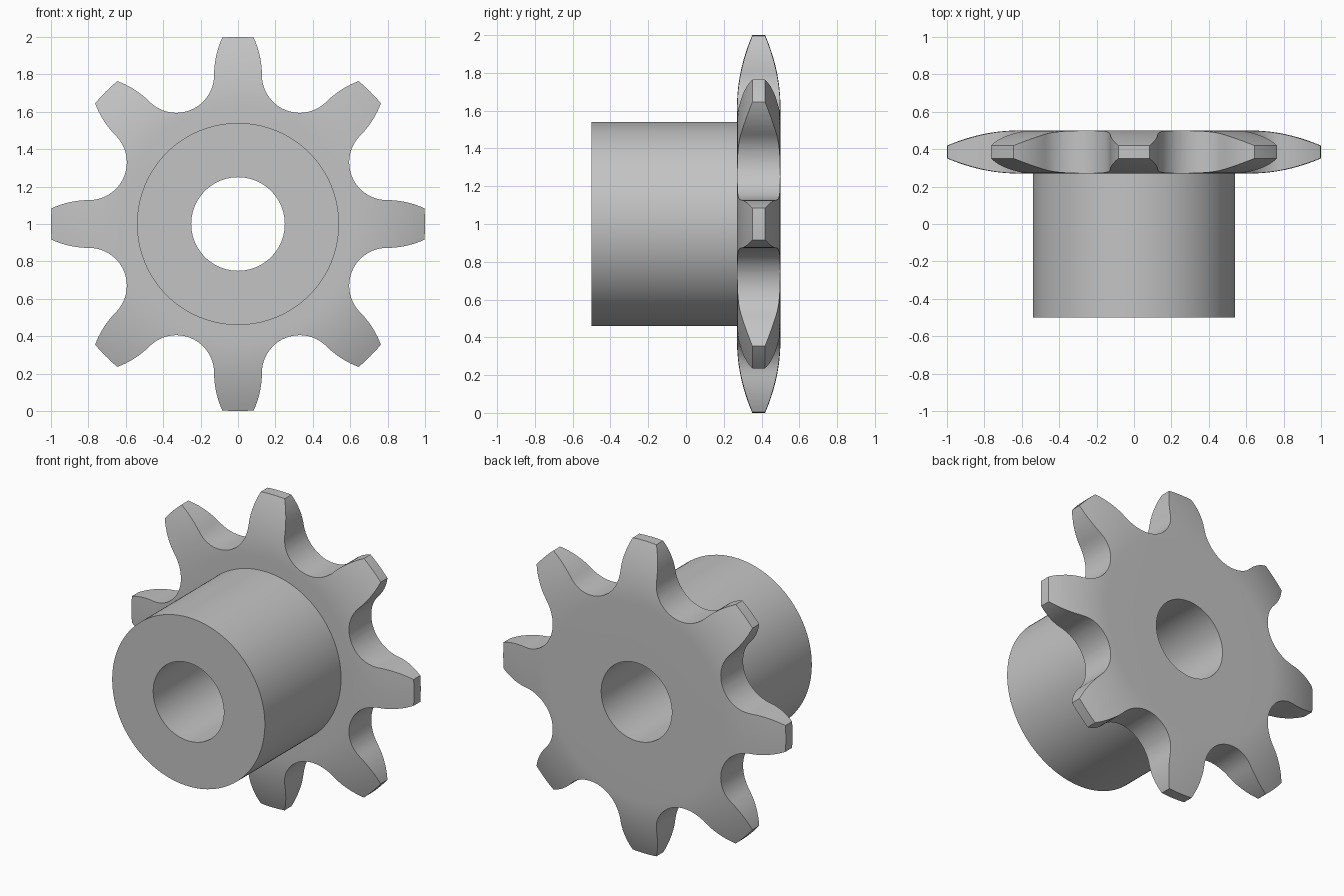
import bpy, bmesh, math
from mathutils import Matrix, Vector

if "Cube" in bpy.data.objects:
    bpy.data.objects.remove(bpy.data.objects["Cube"])

TEETH, SEGMENTS = 8, 128
BORE, HUB, TIP = 0.25, 0.54, 1.0
FRONT, PLATE_FRONT, BACK = -0.5, 0.27, 0.5

steel = bpy.data.materials.new("grey steel")
steel.use_nodes = True
colour = (0.55, 0.55, 0.55, 1)
steel.diffuse_color = colour
steel.node_tree.nodes["Principled BSDF"].inputs["Base Color"].default_value = colour


def make_object(name, bm):
    bmesh.ops.recalc_face_normals(bm, faces=bm.faces)
    mesh = bpy.data.meshes.new(name)
    bm.to_mesh(mesh)
    bm.free()
    mesh.materials.append(steel)
    obj = bpy.data.objects.new(name, mesh)
    bpy.context.collection.objects.link(obj)
    obj.location.z = 1
    return obj


def ring(name, profile):
    """Spin a closed (radius, y) profile around the y axis."""
    bm = bmesh.new()
    loops = []
    for i in range(SEGMENTS):
        a = 2 * math.pi * i / SEGMENTS
        loops.append([bm.verts.new((r * math.cos(a), y, r * math.sin(a))) for r, y in profile])
    n = len(profile)
    for i, loop in enumerate(loops):
        following = loops[(i + 1) % SEGMENTS]
        for j in range(n):
            k = (j + 1) % n
            bm.faces.new((loop[j], loop[k], following[k], following[j]))
    return make_object(name, bm)


def smooth(obj):
    bpy.ops.object.select_all(action="DESELECT")
    obj.select_set(True)
    bpy.context.view_layer.objects.active = obj
    bpy.ops.object.shade_smooth_by_angle(angle=math.radians(30))


# Hub tube
hub = ring("hub", [(BORE, FRONT), (HUB, FRONT), (HUB, PLATE_FRONT), (BORE, PLATE_FRONT)])
smooth(hub)

# Toothed plate blank, crowned towards a narrow rim
middle, half = (PLATE_FRONT + BACK) / 2, (BACK - PLATE_FRONT) / 2
crown_start, rim_half, steps = 0.62, 0.034, 12
crown = []
for i in range(steps + 1):
    t = i / steps
    crown.append((crown_start + (TIP - crown_start) * t, half - (half - rim_half) * t * t))
side = [(BORE, half)] + crown
profile = [(r, middle - h) for r, h in side] + [(r, middle + h) for r, h in reversed(side)]
plate = ring("toothed_plate", profile)

# Half a tooth pitch: convex flank above, round root below
pitch = 2 * math.pi / TEETH
root_centre = Vector((math.sin(pitch / 2), math.cos(pitch / 2))) * 0.862
root_radius, flank_radius = 0.202, 0.48
half_pitch = []
for i in range(9):
    a = math.asin(0.25 / flank_radius) * (1 - i / 8)
    half_pitch.append(Vector((root_centre.x - root_radius - flank_radius * (1 - math.cos(a)),
                              root_centre.y + flank_radius * math.sin(a))))
sweep = math.pi / 2 - pitch / 2
for i in range(1, 13):
    a = math.pi + sweep * i / 12
    half_pitch.append(root_centre + root_radius * Vector((math.cos(a), math.sin(a))))

# Mirror the half pitch about the root line, then repeat around the wheel
axis = root_centre.normalized()
mirrored = [2 * p.dot(axis) * axis - p for p in reversed(half_pitch[:-1])]
outline = []
for k in range(TEETH):
    turn = Matrix.Rotation(-pitch * k, 2)
    outline += [turn @ p for p in half_pitch + mirrored]

bm = bmesh.new()
face = bm.faces.new([bm.verts.new((p.x, 0.1, p.y)) for p in outline])
extruded = bmesh.ops.extrude_face_region(bm, geom=[face])
bmesh.ops.translate(bm, vec=(0, 0.6, 0),
                    verts=[v for v in extruded["geom"] if isinstance(v, bmesh.types.BMVert)])
cutter = make_object("tooth_cutter", bm)
cutter.hide_render = True

# Trim the blank to the tooth outline
trim = plate.modifiers.new("teeth", "BOOLEAN")
trim.operation, trim.solver, trim.object = "INTERSECT", "EXACT", cutter
bpy.context.view_layer.objects.active = plate
bpy.ops.object.modifier_apply(modifier=trim.name)
bpy.data.objects.remove(cutter)
smooth(plate)
